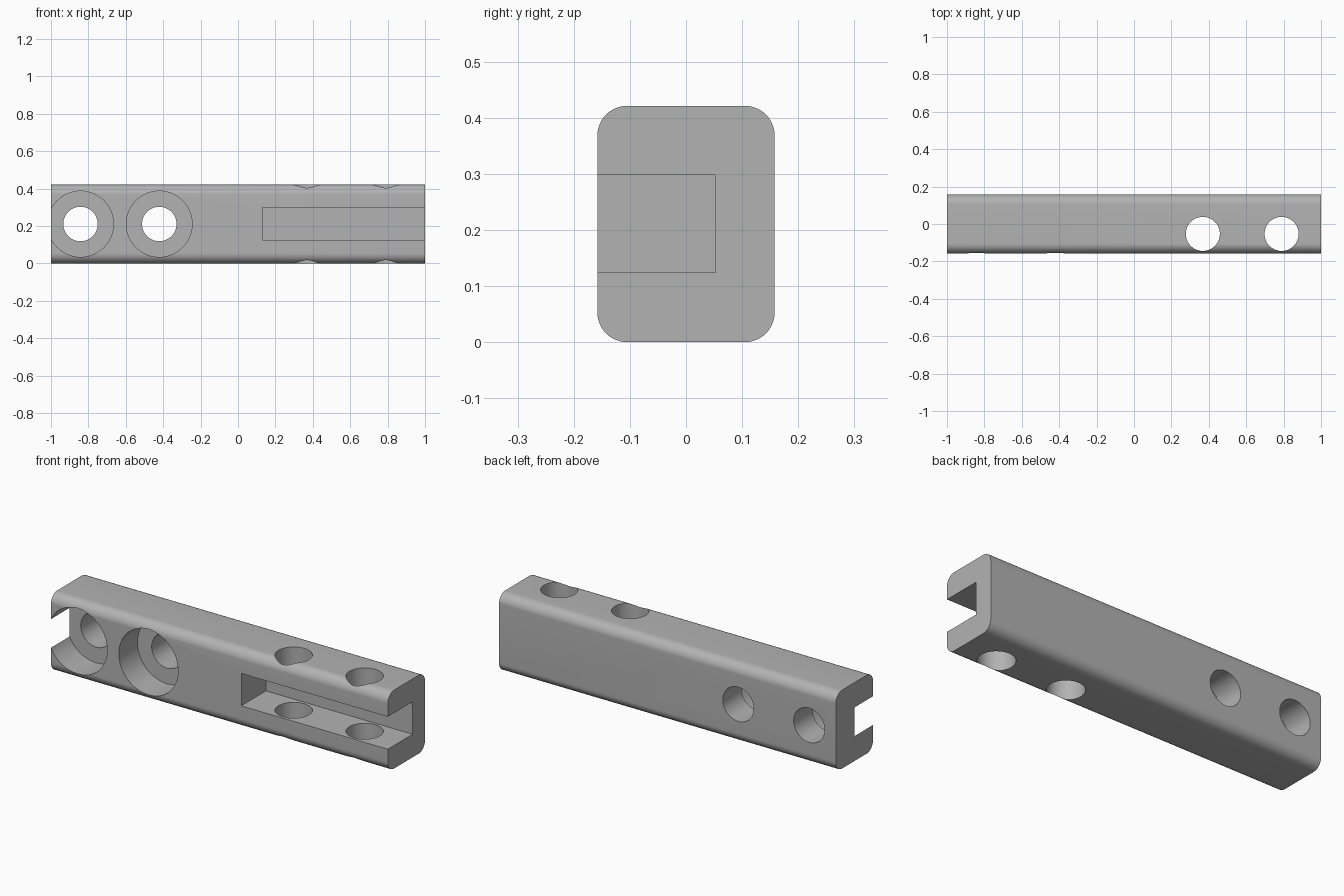
import bpy, bmesh, math
from mathutils import Matrix

if "Cube" in bpy.data.objects:
    bpy.data.objects.remove(bpy.data.objects["Cube"])

L, W, H, R = 2.0, 0.316, 0.421, 0.053   # length, depth, height, edge radius
MID = H / 2

grey = bpy.data.materials.new("grey")
grey.diffuse_color = (0.45, 0.45, 0.45, 1)
grey.use_nodes = True
grey.node_tree.nodes["Principled BSDF"].inputs["Base Color"].default_value = grey.diffuse_color


def make_object(name, bm):
    bmesh.ops.recalc_face_normals(bm, faces=bm.faces)
    mesh = bpy.data.meshes.new(name)
    bm.to_mesh(mesh)
    bm.free()
    mesh.materials.append(grey)
    obj = bpy.data.objects.new(name, mesh)
    bpy.context.collection.objects.link(obj)
    return obj


def box(name, lo, hi):
    bm = bmesh.new()
    bmesh.ops.create_cube(bm, size=1)
    for v in bm.verts:
        v.co = [a + (c + 0.5) * (b - a) for a, b, c in zip(lo, hi, v.co)]
    return make_object(name, bm)


def cylinder(name, center, radius, depth, along_y=False):
    bm = bmesh.new()
    turn = Matrix.Rotation(math.pi / 2, 4, 'X') if along_y else Matrix()
    bmesh.ops.create_cone(bm, cap_ends=True, segments=64, radius1=radius, radius2=radius,
                          depth=depth, matrix=Matrix.Translation(center) @ turn)
    return make_object(name, bm)


# Bar: rounded rectangle profile extruded along x
bm = bmesh.new()
profile = []
for k, (sy, sz) in enumerate([(1, 1), (-1, 1), (-1, -1), (1, -1)]):
    for i in range(13):
        a = math.pi / 2 * (k + i / 12)
        profile.append(bm.verts.new((-L / 2, sy * (W / 2 - R) + R * math.cos(a),
                                     MID + sz * (MID - R) + R * math.sin(a))))
end = bm.faces.new(profile)
ext = bmesh.ops.extrude_face_region(bm, geom=[end], use_keep_orig=True)
bmesh.ops.translate(bm, vec=(L, 0, 0),
                    verts=[g for g in ext["geom"] if isinstance(g, bmesh.types.BMVert)])
bar = make_object("bar", bm)

# Slot in the front, open at the right end
cutters = [box("slot_cutter", (0.13, -0.4, 0.124), (1.2, 0.052, 0.298))]
# Counterbored bolt holes through the depth; the outer one breaks the left end
for x in (-0.842, -0.421):
    cutters.append(cylinder("counterbore_cutter", (x, -0.2, MID), 0.176, 0.4, True))
    cutters.append(cylinder("bolt_hole_cutter", (x, 0, MID), 0.092, 1, True))
# Pin holes through the height
for x in (0.368, 0.789):
    cutters.append(cylinder("pin_hole_cutter", (x, -0.053, MID), 0.091, 1))

for c in cutters:
    c.hide_render = True
    c.hide_set(True)
    mod = bar.modifiers.new("cut", 'BOOLEAN')
    mod.operation = 'DIFFERENCE'
    mod.solver = 'EXACT'
    mod.object = c

# Apply the cuts and drop the helpers
bpy.context.view_layer.objects.active = bar
bar.select_set(True)
for m in list(bar.modifiers):
    bpy.ops.object.modifier_apply(modifier=m.name)
for c in cutters:
    bpy.data.objects.remove(c)
bpy.ops.object.shade_smooth_by_angle(angle=math.radians(30))
